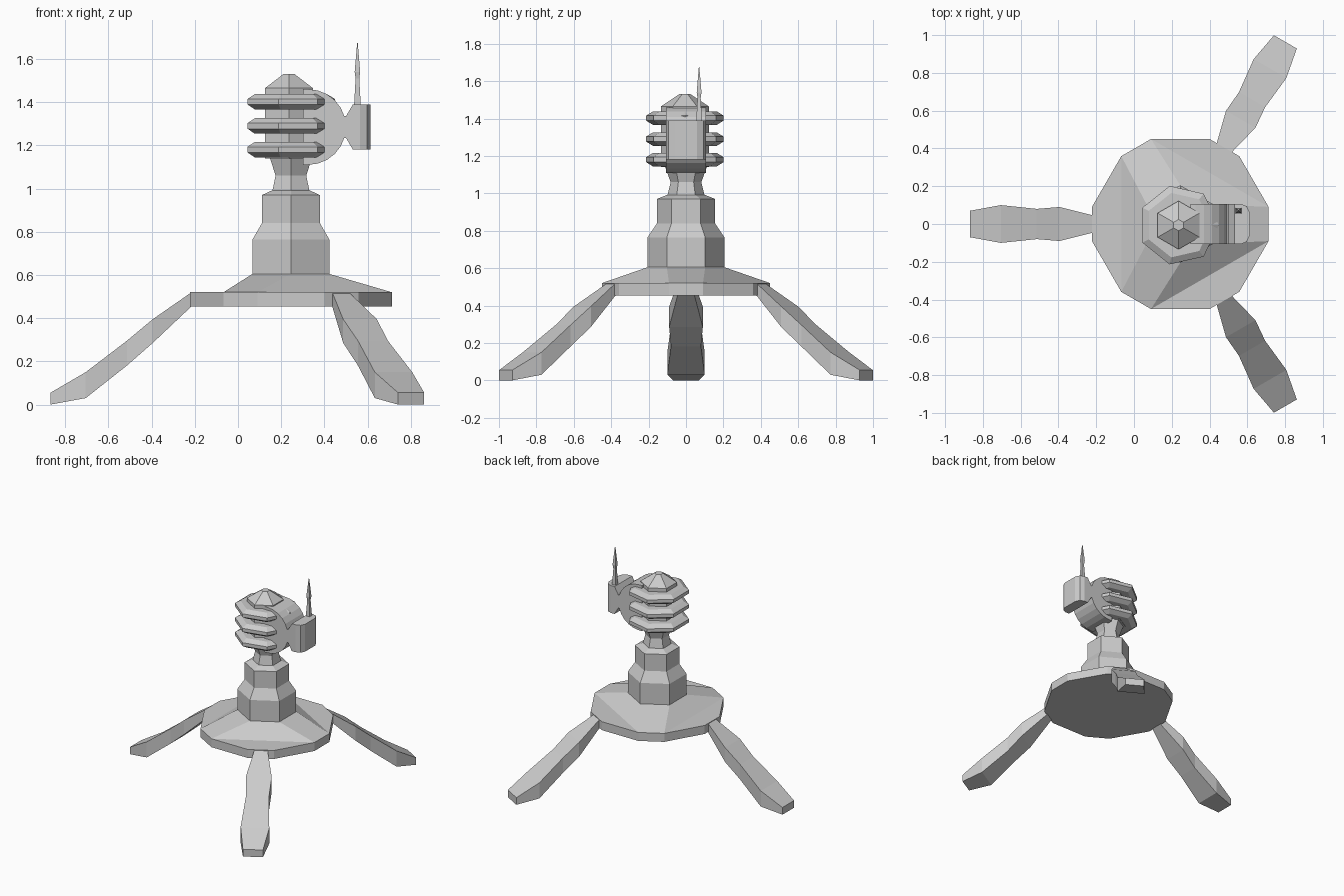
import bpy, bmesh
from math import sin, cos, pi, radians
from mathutils import Matrix, Vector

if "Cube" in bpy.data.objects:
    bpy.data.objects.remove(bpy.data.objects["Cube"])

grey = bpy.data.materials.new("light_grey")
grey.use_nodes = True
grey.diffuse_color = (0.6, 0.6, 0.6, 1)
grey.node_tree.nodes["Principled BSDF"].inputs["Base Color"].default_value = (0.6, 0.6, 0.6, 1)

AXIS = 0.245   # x of the tower and tripod axis
HEAD = (0.236, -0.006)


def finish(bm, name):
    bmesh.ops.recalc_face_normals(bm, faces=bm.faces)
    mesh = bpy.data.meshes.new(name)
    bm.to_mesh(mesh)
    bm.free()
    mesh.materials.append(grey)
    obj = bpy.data.objects.new(name, mesh)
    bpy.context.collection.objects.link(obj)
    return obj


def loft(name, rings):
    """Join equal-length rings of points and cap both ends."""
    bm = bmesh.new()
    loops = [[bm.verts.new(p) for p in ring] for ring in rings]
    n = len(loops[0])
    for a, b in zip(loops, loops[1:]):
        for i in range(n):
            j = (i + 1) % n
            bm.faces.new((a[i], a[j], b[j], b[i]))
    bm.faces.new(loops[0])
    bm.faces.new(loops[-1])
    return finish(bm, name)


def turned(name, centre, profile, sides, start):
    """Faceted turned part from (radius, z) pairs."""
    angles = [radians(start) + 2 * pi * i / sides for i in range(sides)]
    return loft(name, [[(centre[0] + r * cos(a), centre[1] + r * sin(a), z)
                        for a in angles] for r, z in profile])


def around(angles, r, z):
    return [(AXIS + r * cos(radians(a)), r * sin(radians(a)), z) for a in angles]


# Twelve-sided base plate with corners paired every 60 degrees
plate = [60 * k + s for k in range(6) for s in (-11, 11)]
loft("base_plate", [around(plate, 0.476, z) for z in (0.455, 0.52)])

# Sloped skirt rising from three pairs of corners to the tower foot
corners = [120 * k + s for k in range(3) for s in (-11, 11)]
bm = bmesh.new()
for p in around(corners, 0.476, 0.52) + around(range(30, 390, 60), 0.205, 0.605):
    bm.verts.new(p)
bmesh.ops.convex_hull(bm, input=bm.verts)
finish(bm, "base_skirt")

# Legs: distance from axis, half width, bottom and top height
leg = [(0.46, 0.045, 0.455, 0.52), (0.64, 0.09, 0.285, 0.395),
       (0.76, 0.08, 0.18, 0.295), (0.95, 0.10, 0.03, 0.15),
       (1.113, 0.07, 0.0, 0.055)]
for name, angle in (("back_leg", 60), ("right_leg", 180), ("front_leg", 300)):
    obj = loft(name, [[(d, -w, lo), (d, w, lo), (d, w, hi), (d, -w, hi)]
                      for d, w, lo, hi in leg])
    obj.data.transform(Matrix.Translation((AXIS, 0, 0)) @ Matrix.Rotation(radians(angle), 4, "Z"))

# Tower and neck
turned("tower", (AXIS, 0), [(0.205, 0.60), (0.205, 0.765), (0.155, 0.84),
                            (0.155, 0.97), (0.10, 0.992)], 6, 30)
turned("neck", (AXIS, 0), [(0.10, 0.985), (0.082, 1.06), (0.115, 1.15)], 6, 30)

# Head core with a pointed cap, and three cooling rings
turned("head_core", HEAD, [(0.128, 1.14), (0.128, 1.465), (0.03, 1.53)], 6, 30)
for name, z in (("lower_ring", 1.18), ("middle_ring", 1.29), ("upper_ring", 1.402)):
    turned(name, HEAD, [(0.175, z - 0.036), (0.213, z - 0.013),
                        (0.213, z + 0.013), (0.175, z + 0.036)], 7, 0)

# Rounded side housing
arc = [(0.325 + 0.175 * cos(a), 1.285 + 0.175 * sin(a))
       for a in (radians(-90 + 15 * i) for i in range(13))]
outline = [(0.30, 1.11)] + arc + [(0.30, 1.46)]
loft("side_housing", [[(x, y, z) for x, z in outline] for y in (-0.107, 0.107)])

# Flared bracket between the housing and the side box
bracket = [(0.48, 1.235), (0.50, 1.235), (0.532, 1.18),
           (0.532, 1.39), (0.50, 1.335), (0.48, 1.335)]
loft("box_bracket", [[(x, y, z) for x, z in bracket] for y in (-0.107, 0.107)])

# Side box with rounded outer corners
plan = [(0.532, -0.107), (0.565, -0.107), (0.597, -0.094), (0.613, -0.06)]
plan += [(x, -y) for x, y in reversed(plan)]
loft("side_box", [[(x, y, z) for x, y in plan] for z in (1.18, 1.39)])

# Aerial
turned("aerial", (0.553, 0.07), [(0.022, 1.385), (0.012, 1.51), (0.018, 1.54),
                                 (0.002, 1.675)], 4, 45)
